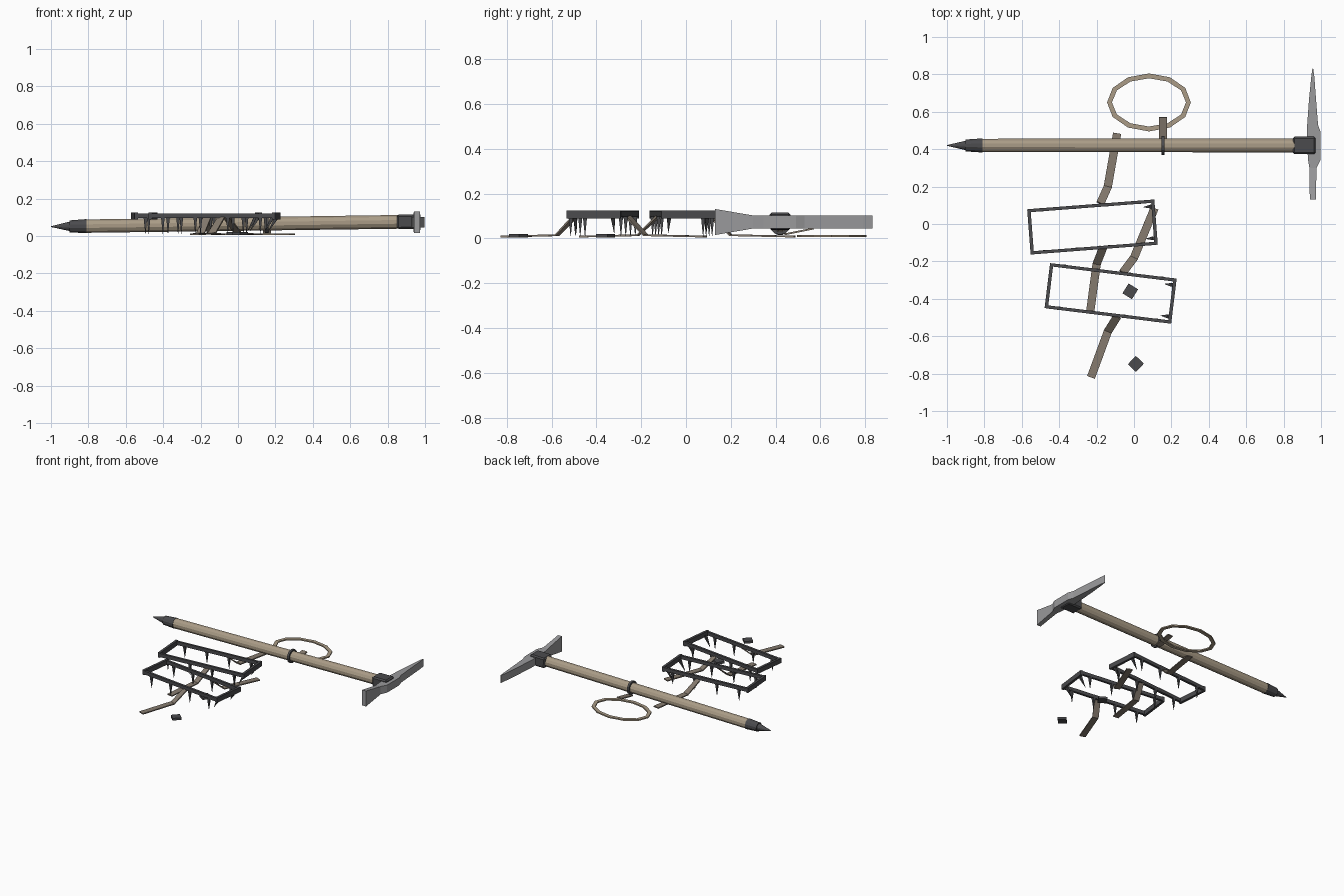
import bpy, bmesh, math
from mathutils import Vector, Matrix

if "Cube" in bpy.data.objects:
    bpy.data.objects.remove(bpy.data.objects["Cube"])


def material(name, rgb):
    m = bpy.data.materials.new(name)
    m.diffuse_color = (*rgb, 1)
    m.use_nodes = True
    m.node_tree.nodes["Principled BSDF"].inputs["Base Color"].default_value = m.diffuse_color
    return m


WOOD = material("wood", (0.40, 0.33, 0.24))
WEB = material("webbing", (0.24, 0.20, 0.16))
IRON = material("dark_iron", (0.07, 0.07, 0.075))
STEEL = material("steel", (0.32, 0.32, 0.33))


def finish(name, bm, mat):
    bmesh.ops.recalc_face_normals(bm, faces=bm.faces)
    me = bpy.data.meshes.new(name)
    bm.to_mesh(me)
    bm.free()
    ob = bpy.data.objects.new(name, me)
    bpy.context.collection.objects.link(ob)
    me.materials.append(mat)
    return ob


def loft(bm, rings, closed=False):
    vs = [[bm.verts.new(p) for p in r] for r in rings]
    n = len(vs[0])
    for i in range(len(vs) if closed else len(vs) - 1):
        a, b = vs[i], vs[(i + 1) % len(vs)]
        for j in range(n):
            k = (j + 1) % n
            bm.faces.new((a[j], a[k], b[k], b[j]))
    if not closed:
        bm.faces.new(vs[0])
        bm.faces.new(vs[-1])


def tapered(bm, a, b, r1, r2, n, turn=0.0):
    a, b = Vector(a), Vector(b)
    d = b - a
    rot = d.to_track_quat('Z', 'Y').to_matrix().to_4x4()
    bmesh.ops.create_cone(bm, cap_ends=True, segments=n, radius1=r1, radius2=r2, depth=d.length,
                          matrix=Matrix.Translation((a + b) / 2) @ rot @ Matrix.Rotation(turn, 4, 'Z'))


def bar(bm, a, b, width, height):
    a, b = Vector(a), Vector(b)
    s = (b - a).cross(Vector((0, 0, 1))).normalized() * width / 2
    u = s.cross(b - a).normalized() * height / 2
    loft(bm, [[p + s + u, p - s + u, p - s - u, p + s - u] for p in (a, b)])


# Axe: the shaft rises slightly towards the head
def axis(x):
    return Vector((x, 0.42, 0.05 + 0.0137 * (x + 1)))


for name, x1, x2, r1, r2, mat in (("axe_shaft", -0.82, 0.87, 0.037, 0.038, WOOD),
                                  ("shaft_ferrule", -0.90, -0.81, 0.033, 0.039, IRON),
                                  ("shaft_spike", -1.0, -0.90, 0.002, 0.026, IRON)):
    bm = bmesh.new()
    tapered(bm, axis(x1), axis(x2), r1, r2, 12, math.pi / 12)
    finish(name, bm, mat)

# Socket that holds the axe head
bm = bmesh.new()
bar(bm, axis(0.85), axis(0.972), 0.094, 0.076)
ob = finish("head_socket", bm, IRON)
bev = ob.modifiers.new("bevel", 'BEVEL')
bev.width, bev.segments = 0.009, 1

# Head: sections along y (y, inner x, outer x, half height), adze to pick
sections = [(0.13, 0.940, 0.972, 0.058), (0.30, 0.938, 0.976, 0.029), (0.345, 0.93, 0.998, 0.028),
            (0.49, 0.924, 0.998, 0.028), (0.53, 0.926, 0.984, 0.028), (0.67, 0.936, 0.973, 0.028),
            (0.79, 0.948, 0.964, 0.028), (0.832, 0.954, 0.958, 0.028)]
bm = bmesh.new()
loft(bm, [[(a, y, 0.073 - h), (b, y, 0.073 - h), (b, y, 0.073 + h), (a, y, 0.073 + h)]
          for y, a, b, h in sections])
finish("axe_head", bm, STEEL)

# Collar round the shaft
c = axis(0.155)
bm = bmesh.new()
rings = []
for i in range(12):
    t = 2 * math.pi * i / 12
    d = Vector((0, math.cos(t), math.sin(t)))
    rings.append([c + d * r + Vector((x, 0, 0)) for r, x in
                  ((0.036, -0.008), (0.05, -0.008), (0.05, 0.008), (0.036, 0.008))])
loft(bm, rings, True)
finish("leash_collar", bm, IRON)

# Wrist loop lying flat, with its tab
bm = bmesh.new()
rings = []
for i in range(12):
    t = 2 * math.pi * i / 12
    rings.append([(0.08 + (0.211 + o) * math.cos(t), 0.65 + (0.142 + o) * math.sin(t), z)
                  for o, z in ((-0.013, 0.005), (0.013, 0.005), (0.013, 0.014), (-0.013, 0.014))])
loft(bm, rings, True)
finish("wrist_loop", bm, WOOD)
bm = bmesh.new()
bar(bm, (0.155, 0.44, 0.018), (0.155, 0.57, 0.044), 0.042, 0.008)
finish("leash_tab", bm, WEB)

# Crampons: rectangular frame, downward spikes, slanted front points
for side, cx, cy, ang in (("rear", -0.222, -0.016, 4.4), ("front", -0.125, -0.371, -7.0)):
    M = Matrix.Translation((cx, cy, 0)) @ Matrix.Rotation(math.radians(ang), 4, 'Z')
    L, W = 0.332, 0.113
    bm = bmesh.new()
    for s in (-1, 1):
        bar(bm, M @ Vector((-L, s * W, 0.108)), M @ Vector((L, s * W, 0.108)), 0.017, 0.026)
        bar(bm, M @ Vector((s * L, -W - 0.008, 0.107)), M @ Vector((s * L, W + 0.008, 0.107)), 0.018, 0.036)
    finish(side + "_crampon_frame", bm, IRON)
    bm = bmesh.new()
    for s in (-1, 1):
        for x in (-0.265, -0.09, 0.085, 0.26):
            tapered(bm, M @ Vector((x, s * W, 0.1)), M @ Vector((x, s * W, 0.01)), 0.014, 0.001, 4, math.pi / 4)
        tapered(bm, M @ Vector((L - 0.008, s * 0.085, 0.1)), M @ Vector((L - 0.052, s * 0.085, 0.025)),
                0.014, 0.001, 4, math.pi / 4)
    finish(side + "_crampon_spikes", bm, IRON)

# Straps: hang from a frame bar, then lie on the ground
straps = {
    "rear_strap_upper": [(-0.18, 0.11), (-0.14, 0.20), (-0.09, 0.485)],
    "rear_strap_lower": [(-0.165, -0.125), (-0.20, -0.215), (-0.235, -0.475)],
    "front_strap_upper": [(-0.06, -0.26), (0.0, -0.18), (0.11, 0.085)],
    "front_strap_lower": [(-0.09, -0.495), (-0.14, -0.575), (-0.23, -0.82)],
}
for name, pts in straps.items():
    p = [Vector((x, y, z)) for (x, y), z in zip(pts, (0.098, 0.014, 0.008))]
    dirs = [p[1] - p[0], p[2] - p[0], p[2] - p[1]]
    rings = []
    for q, d in zip(p, dirs):
        s = d.cross(Vector((0, 0, 1))).normalized() * 0.022
        u = s.cross(d).normalized() * 0.004
        rings.append([q + s + u, q - s + u, q - s - u, q + s - u])
    bm = bmesh.new()
    loft(bm, rings)
    finish(name, bm, WEB)

# Loose buckles
for name, x, y, ang in (("rear_buckle", -0.02, -0.36, 58), ("front_buckle", 0.01, -0.748, 47)):
    bm = bmesh.new()
    d = Vector((math.cos(math.radians(ang)), math.sin(math.radians(ang)), 0)) * 0.031
    q = Vector((x, y, 0.012))
    bar(bm, q - d, q + d, 0.06, 0.016)
    finish(name, bm, IRON)
